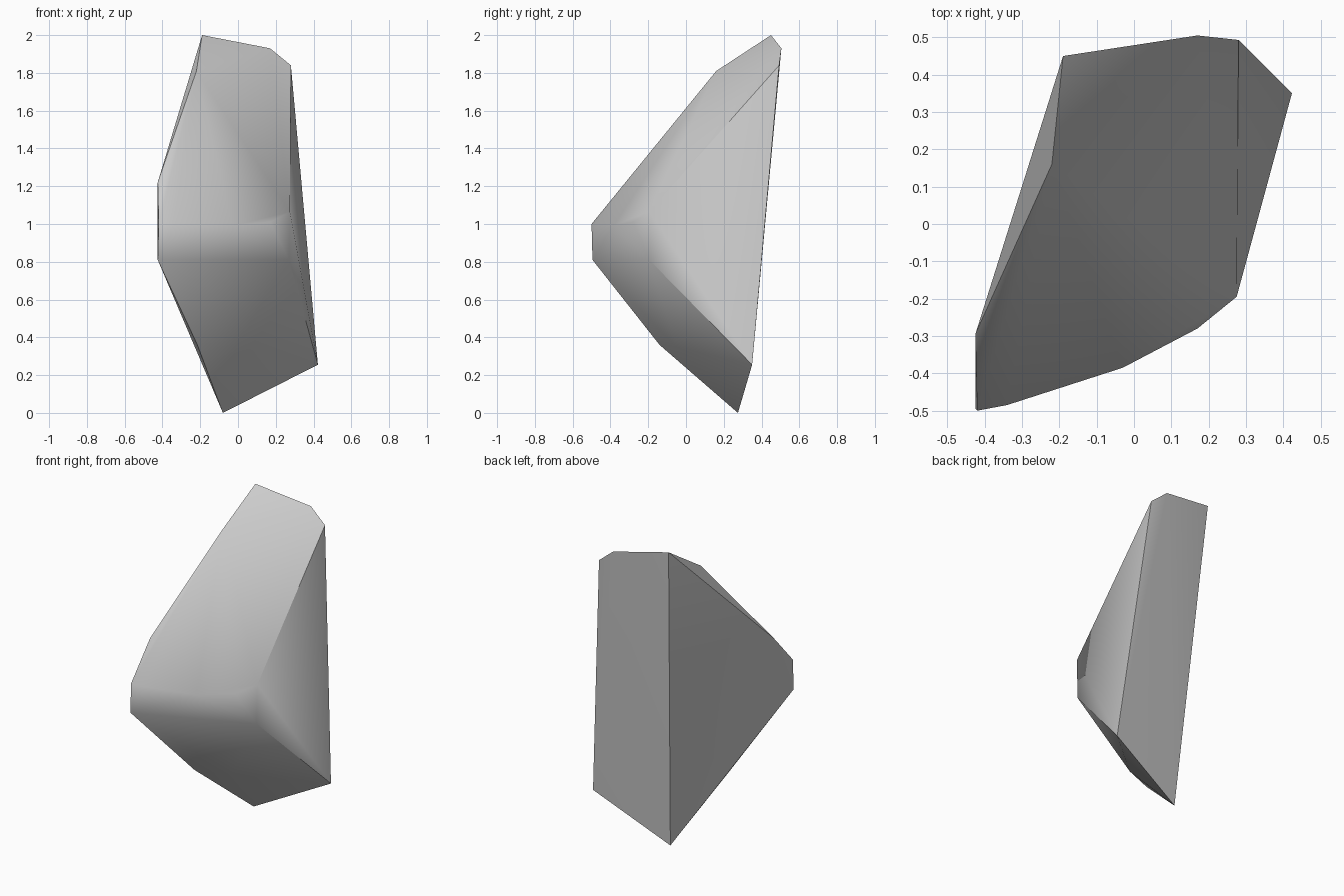
import bpy
import bmesh
import math

cube = bpy.data.objects.get("Cube")
if cube:
    bpy.data.objects.remove(cube, do_unlink=True)

# Stone colour
stone = bpy.data.materials.new("grey_stone")
stone.use_nodes = True
colour = (0.6, 0.6, 0.6, 1)
stone.diffuse_color = colour
stone.node_tree.nodes["Principled BSDF"].inputs["Base Color"].default_value = colour

# Corners of the shard
peak = [(-.19, .45, 2), (.17, .505, 1.93), (.28, .493, 1.84), (-.22, .16, 1.81)]
shoulder = [(-.425, -.295, 1.22)]
ridge = [(-.42, -.5, 1), (-.34, -.485, 1), (-.03, -.385, .99),
         (.17, -.28, 1.01), (.275, -.195, 1.065)]
belly = [(-.425, -.495, .81), (.27, -.195, .81),
         (-.215, -.14, .36), (-.01, -.05, .35)]
foot = [(.423, .35, .255), (-.08, .275, 0)]

# Wrap the corners in a convex skin
bm = bmesh.new()
for co in peak + shoulder + ridge + belly + foot:
    bm.verts.new(co)
hull = bmesh.ops.convex_hull(bm, input=bm.verts)
loose = [v for v in bm.verts if not v.link_faces]
bmesh.ops.delete(bm, geom=loose, context='VERTS')
bmesh.ops.recalc_face_normals(bm, faces=bm.faces)
mesh = bpy.data.meshes.new("rock_shard")
bm.to_mesh(mesh)
bm.free()
mesh.materials.append(stone)

# Soft facets with crisp main edges
rock = bpy.data.objects.new("rock_shard", mesh)
bpy.context.collection.objects.link(rock)
bpy.context.view_layer.objects.active = rock
rock.select_set(True)
bpy.ops.object.shade_smooth_by_angle(angle=math.radians(40))
